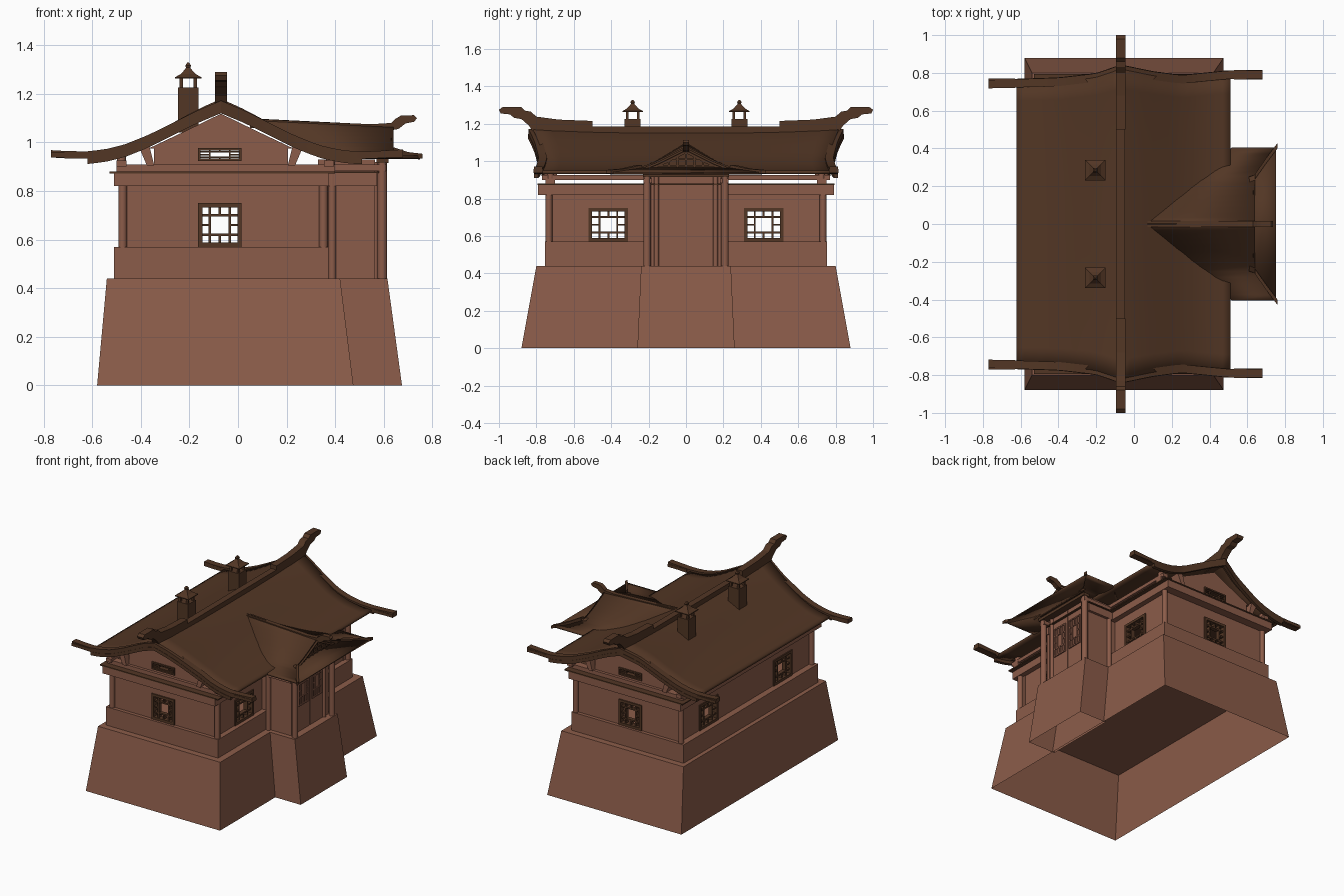
import bpy, bmesh
from mathutils import Vector

if "Cube" in bpy.data.objects:
    bpy.data.objects.remove(bpy.data.objects["Cube"])


def material(name, rgb):
    m = bpy.data.materials.new(name)
    m.use_nodes = True
    m.diffuse_color = (*rgb, 1)
    bsdf = m.node_tree.nodes["Principled BSDF"]
    bsdf.inputs["Base Color"].default_value = (*rgb, 1)
    bsdf.inputs["Roughness"].default_value = 0.9
    return m


WALL = material("clay brown", (0.26, 0.107, 0.067))
DARK = material("dark wood brown", (0.085, 0.037, 0.018))


def finish(name, bm, mat, smooth=False, thick=0):
    bmesh.ops.recalc_face_normals(bm, faces=bm.faces[:])
    me = bpy.data.meshes.new(name)
    bm.to_mesh(me)
    bm.free()
    me.materials.append(mat)
    ob = bpy.data.objects.new(name, me)
    bpy.context.collection.objects.link(ob)
    if thick:
        mod = ob.modifiers.new("thickness", "SOLIDIFY")
        mod.thickness, mod.offset = thick, 0
    if smooth:
        bpy.ops.object.select_all(action="DESELECT")
        ob.select_set(True)
        bpy.context.view_layer.objects.active = ob
        bpy.ops.object.shade_smooth_by_angle()
    return ob


def loft(bm, rings, closed=True, caps=True):
    rows = [[bm.verts.new(p) for p in r] for r in rings]
    n = len(rows[0])
    for a, b in zip(rows, rows[1:]):
        for i in range(n if closed else n - 1):
            j = (i + 1) % n
            bm.faces.new((a[i], a[j], b[j], b[i]))
    if caps:
        bm.faces.new(rows[0])
        bm.faces.new(rows[-1])


def rect(x0, x1, y0, y1, z):
    return [(x0, y0, z), (x1, y0, z), (x1, y1, z), (x0, y1, z)]


def boxes(name, items, mat):
    bm = bmesh.new()
    for x0, x1, y0, y1, z0, z1 in items:
        if min(x1 - x0, y1 - y0, z1 - z0) > 0.0005:
            loft(bm, [rect(x0, x1, y0, y1, z0), rect(x0, x1, y0, y1, z1)])
    return finish(name, bm, mat)


def prism(name, poly, axis, a, b, mat):
    bm = bmesh.new()
    put = (lambda t, u, z: (t, u, z)) if axis == "x" else (lambda t, u, z: (u, t, z))
    loft(bm, [[put(t, u, z) for u, z in poly] for t in (a, b)])
    return finish(name, bm, mat)


def sweep(name, pts, w, lo, hi, mat):
    bm = bmesh.new()
    loft(bm, [[(x, y - w, z - lo), (x, y + w, z - lo), (x, y + w, z + hi), (x, y - w, z + hi)]
              for x, y, z in pts])
    return finish(name, bm, mat, smooth=True)


def column(name, x, y, r, z0, z1):
    bm = bmesh.new()
    bmesh.ops.create_cone(bm, cap_ends=True, segments=14, radius1=r, radius2=r, depth=z1 - z0)
    bmesh.ops.translate(bm, verts=bm.verts, vec=Vector((x, y, (z0 + z1) / 2)))
    return finish(name, bm, WALL, smooth=True)


def lerp(table, t):
    for (a, p), (b, q) in zip(table, table[1:]):
        if t <= b:
            return p + (q - p) * max(0, (t - a) / (b - a))
    return table[-1][1]


def span(axis, a0, a1, u0, u1, z0, z1):
    return (a0, a1, u0, u1, z0, z1) if axis == "x" else (u0, u1, a0, a1, z0, z1)


def lattice(axis, a0, a1, u, z, hu, hz, f=0.018, t=0.005):
    """Rectangular frame with a crossed grille and short middle bars."""
    s = lambda *k: span(axis, a0, a1, *k)
    out = [s(u - hu, u + hu, z + k * (hz - f / 2) - f / 2, z + k * (hz - f / 2) + f / 2) for k in (-1, 1)]
    out += [s(u + k * (hu - f / 2) - f / 2, u + k * (hu - f / 2) + f / 2, z - hz, z + hz) for k in (-1, 1)]
    b0, b1 = a0 + 0.2 * (a1 - a0), a1 - 0.2 * (a1 - a0)
    for k in (-1, 1):
        cu, cz = u + k * hu * 0.45, z + k * hz * 0.45
        out.append(span(axis, b0, b1, cu - t, cu + t, z - hz, z + hz))
        out.append(span(axis, b0, b1, u - hu, u + hu, cz - t, cz + t))
        eu, ez = sorted((u + k * hu, cu)), sorted((z + k * hz, cz))
        out.append(span(axis, b0, b1, eu[0], eu[1], z - t, z + t))
        out.append(span(axis, b0, b1, u - t, u + t, ez[0], ez[1]))
    return out


def holed(axis, a0, a1, u0, u1, z0, z1, u, z, hu, hz):
    return [span(axis, a0, a1, *k) for k in (
        (u0, u - hu, z0, z1), (u + hu, u1, z0, z1),
        (u - hu, u + hu, z0, z - hz), (u - hu, u + hu, z + hz, z1))]


# Tapered stone bases, open underneath
for name, low, top in (("main_base", (-0.58, 0.475, -0.88, 0.88), (-0.54, 0.42, -0.80, 0.80)),
                       ("porch_base", (0.46, 0.675, -0.26, 0.26), (0.41, 0.615, -0.24, 0.24))):
    bm = bmesh.new()
    loft(bm, [rect(*low, 0), rect(*top, 0.44)], caps=False)
    bm.faces.new([bm.verts.new(p) for p in rect(*top, 0.44)])
    bmesh.ops.remove_doubles(bm, verts=bm.verts, dist=1e-4)
    finish(name, bm, WALL)

# Walls with window openings
boxes("plinth", [(-0.51, 0.372, -0.755, 0.755, 0.44, 0.57)], WALL)
walls, grilles = [], []
for s in (-1, 1):
    a0, a1 = sorted((s * 0.70, s * 0.73))
    walls += holed("y", a0, a1, -0.465, 0.34, 0.57, 0.83, -0.075, 0.66, 0.085, 0.085)
    grilles += lattice("y", a0 - 0.008, a1 + 0.008, -0.075, 0.66, 0.09, 0.09)
    for x0, x1 in ((-0.465, -0.435), (0.305, 0.335)):
        u0, u1 = sorted((s * 0.20, s * 0.70))
        walls += holed("x", x0, x1, u0, u1, 0.57, 0.83, s * 0.415, 0.66, 0.10, 0.085)
        grilles += lattice("x", x0 - 0.008, x1 + 0.008, s * 0.415, 0.66, 0.105, 0.09)
    grilles += lattice("y", a0 - 0.008, a1 + 0.008, -0.075, 0.95, 0.09, 0.026, 0.01, 0.003)
walls.append((-0.465, -0.435, -0.20, 0.20, 0.57, 0.83))
boxes("walls", walls, WALL)
boxes("window_grilles", grilles, DARK)
boxes("wall_beam", [(-0.51, -0.44, -0.79, 0.79, 0.82, 0.873), (0.31, 0.372, -0.79, 0.79, 0.82, 0.873),
                    (-0.51, 0.372, -0.79, -0.70, 0.82, 0.873), (-0.51, 0.372, 0.70, 0.79, 0.82, 0.873)], WALL)
boxes("ceiling_ledge", [(-0.53, 0.40, -0.795, 0.795, 0.872, 0.880)], DARK)
boxes("attic_rails", [(-0.50, 0.40, s * 0.725 - 0.025, s * 0.725 + 0.025, 0.88, 0.908) for s in (-1, 1)]
      + [(x - 0.02, x + 0.02, -0.77, 0.77, 0.90, 0.925) for x in (-0.48, 0.375)], WALL)

# Gable ends, struts and corner columns
for s in (-1, 1):
    a, b = s * 0.70, s * 0.73
    prism("gable_top", [(-0.37, 0.974), (0.23, 0.974), (0.08, 1.045), (-0.07, 1.118), (-0.22, 1.045)], "y", a, b, WALL)
    boxes("gable_wall", holed("y", min(a, b), max(a, b), -0.345, 0.205, 0.905, 0.974,
                              -0.075, 0.95, 0.085, 0.024), WALL)
    for k in (-1, 1):
        cx = -0.07
        prism("gable_strut", [(cx + k * u, z) for u, z in
                              ((0.275, 0.905), (0.305, 0.905), (0.335, 0.975), (0.295, 0.985))],
              "y", s * 0.69, s * 0.76, WALL)
    for x in (-0.475, 0.352):
        column("corner_column", x, s * 0.733, 0.018, 0.57, 0.83)
    for x in (-0.48, 0.38):
        column("attic_post", x, s * 0.725, 0.019, 0.88, 0.95)

# Main roof: concave slopes with ends that flare out at the ridge
SLOPE = [(0, 1.15), (0.1, 1.108), (0.2, 1.058), (0.3, 1.008), (0.4, 0.968), (0.48, 0.949), (0.56, 0.94)]
END = [(-0.77, 0.74), (-0.4, 0.752), (-0.2, 0.775), (-0.07, 0.82), (0.1, 0.785), (0.25, 0.765), (0.5, 0.79), (0.7, 0.79)]
RIDGE = -0.07


def roof_z(x):
    return lerp(SLOPE, abs(x - RIDGE))


xs = [RIDGE + (i / 14) * 0.55 if i < 0 else RIDGE + (i / 14) * 0.58 for i in range(-14, 15)]
bm = bmesh.new()
loft(bm, [[(x, lerp(END, x) * t / 8, roof_z(x) + 0.02 * abs(t / 8) ** 3 * (roof_z(x) - 0.94) / 0.21)
           for t in range(-8, 9)] for x in xs], closed=False, caps=False)
finish("main_roof", bm, DARK, smooth=True, thick=0.018)
rake_x = [-0.77, -0.70] + xs + [0.57, 0.62, 0.68]
for s in (-1, 1):
    rake = [(x, s * lerp(END, x), roof_z(x) + 0.006 + max(0, abs(x - RIDGE) - 0.6) * 0.06) for x in rake_x]
    sweep("rake_beam", rake, 0.022, 0.014, 0.016, DARK)
    sweep("barge_board", [(x, y + s * 0.012, z - 0.012) for x, y, z in rake[2:-3]], 0.012, 0.024, 0, DARK)
    boxes("rake_tip", [(x0, x1, s * y - 0.025, s * y + 0.025, 0.938, 0.958)
                       for x0, x1, y in ((-0.77, -0.63, 0.745), (0.53, 0.68, 0.79))], DARK)

# Ridge cap and upswept finials
boxes("ridge_cap", [(-0.092, -0.048, -0.82, 0.82, 1.14, 1.185)], DARK)
FINIAL = [(0.50, 1.16), (0.50, 1.215), (0.68, 1.222), (0.80, 1.238), (0.83, 1.265), (0.86, 1.27), (0.88, 1.29),
          (0.98, 1.29), (1.0, 1.275), (0.99, 1.255), (0.94, 1.25), (0.92, 1.232), (0.88, 1.225), (0.84, 1.19), (0.82, 1.16)]
for s in (-1, 1):
    prism("ridge_finial", [(s * u, z) for u, z in FINIAL], "x", -0.094, -0.046, DARK)

# Roof lanterns
for s in (-1, 1):
    x, y = -0.205, s * 0.285
    boxes("lantern_body", [(x - 0.043, x + 0.043, y - 0.043, y + 0.043, 1.04, 1.225)], DARK)
    boxes("lantern_posts", [(x + i * 0.029 - 0.007, x + i * 0.029 + 0.007, y + j * 0.029 - 0.007,
                             y + j * 0.029 + 0.007, 1.225, 1.272) for i in (-1, 1) for j in (-1, 1)], DARK)
    bm = bmesh.new()
    loft(bm, [rect(x - h, x + h, y - h, y + h, z) for h, z in
              ((0.054, 1.262), (0.054, 1.268), (0.03, 1.282), (0.012, 1.302), (0.009, 1.308), (0.012, 1.316), (0.004, 1.328))])
    finish("lantern_cap", bm, DARK)

# Porch walls, columns and double door
boxes("porch_walls", [(0.33, 0.565, s * 0.195 - 0.012, s * 0.195 + 0.012, 0.44, 0.93) for s in (-1, 1)]
      + [(0.535, 0.56, -0.195, 0.195, 0.44, 0.93)], WALL)
boxes("porch_beams", [(0.372, 0.572, s * 0.205 - 0.02, s * 0.205 + 0.02, 0.82, 0.873) for s in (-1, 1)]
      + [(0.372, 0.61, s * 0.205 - 0.022, s * 0.205 + 0.022, 0.882, 0.908) for s in (-1, 1)], WALL)
boxes("porch_ledge", [(0.39, 0.58, -0.235, 0.235, 0.873, 0.880), (0.57, 0.62, -0.23, 0.23, 0.915, 0.935)], DARK)
for s in (-1, 1):
    column("porch_column", 0.594, s * 0.208, 0.020, 0.44, 0.93)
    column("door_column", 0.565, s * 0.158, 0.014, 0.44, 0.92)
    column("porch_back_column", 0.388, s * 0.21, 0.016, 0.44, 0.88)
    boxes("door_leaf", [(0.56, 0.565, min(s * 0.003, s * 0.143), max(s * 0.003, s * 0.143), 0.44, 0.92)], WALL)
    boxes("door_grille", lattice("x", 0.564, 0.573, s * 0.075, 0.725, 0.057, 0.105, 0.009, 0.004), WALL)

# Porch roof: cross-gable with a hipped skirt
def porch_z(x, y):
    v = abs(y)
    return roof_z(0.06 + 0.45 * v / 0.39) - 0.03 * max(0, x - 0.06) / 0.6 * max(0, 1 - v / 0.4)


def porch_end(v):
    return 0.64 + max(0, v - 0.25) / 0.155 * 0.11


ys = [0.405 * t / 13 for t in range(-13, 14)]
bm = bmesh.new()
loft(bm, [[(x, y, porch_z(x, y)) for x in (0.05 + 0.45 * abs(y) / 0.39, porch_end(abs(y)))] for y in ys],
     closed=False, caps=False)
bm.faces.new([bm.verts.new(p) for p in ((0.61, -0.25, 0.962), (0.64, -0.26, 0.958), (0.75, -0.405, 0.935),
                                        (0.75, 0.405, 0.935), (0.64, 0.26, 0.958), (0.61, 0.25, 0.962))])
finish("porch_roof", bm, DARK, smooth=True, thick=0.012)
prism("porch_gable", [(-0.22, 0.95), (0.22, 0.95), (0.0, 1.06)], "x", 0.605, 0.615, DARK)
for k in (0.45, 0.75):
    boxes("gable_bar", [(0.612, 0.624, -0.22 * k, 0.22 * k, 1.055 - 0.11 * k, 1.063 - 0.11 * k)], DARK)
boxes("gable_post", [(0.612, 0.624, y - 0.005, y + 0.005, 0.955, 1.05 - abs(y) / 2) for y in (-0.09, -0.045, 0, 0.045, 0.09)], DARK)
for s in (-1, 1):
    sweep("hip_beam", [(0.64, s * 0.25, 0.972), (0.70, s * 0.335, 0.952), (0.76, s * 0.415, 0.945)], 0.014, 0.012, 0.008, DARK)
    sweep("porch_rake", [(0.63 + 0.0004 * i, s * 0.05 * i, porch_z(0.64, 0.05 * i)) for i in range(6)], 0.012, 0.016, 0.01, DARK)
prism("porch_ridge", [(0.05, 1.06), (0.05, 1.098), (0.30, 1.085), (0.55, 1.075), (0.63, 1.08), (0.65, 1.098), (0.67, 1.11),
                      (0.725, 1.112), (0.737, 1.10), (0.725, 1.085), (0.69, 1.078), (0.66, 1.055), (0.60, 1.045)],
      "y", -0.016, 0.016, DARK)
